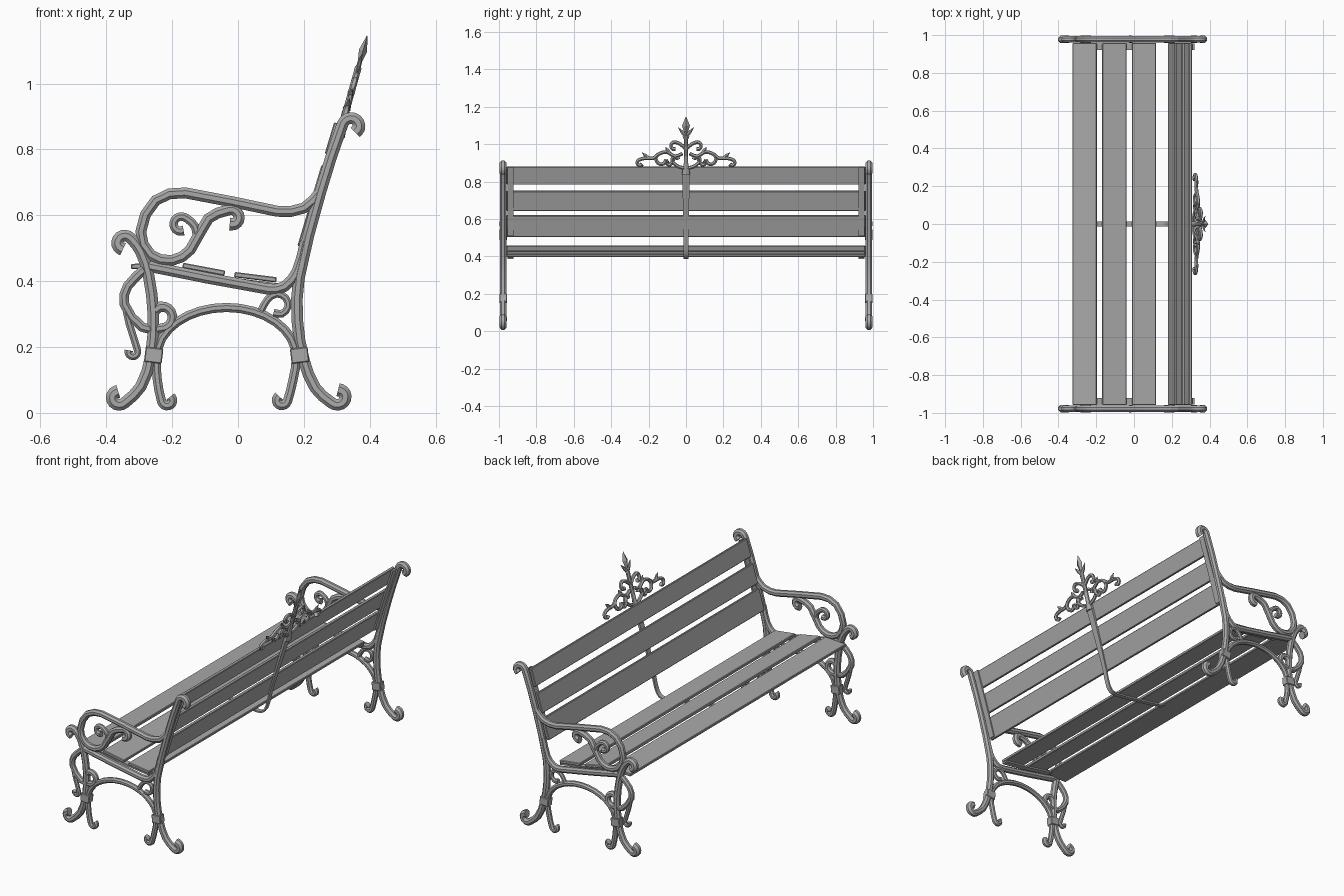
import bpy, bmesh, math
from mathutils import Vector, Matrix
from mathutils.geometry import interpolate_bezier

cube = bpy.data.objects.get("Cube")
if cube:
    bpy.data.objects.remove(cube, do_unlink=True)

grey = bpy.data.materials.new("cast grey")
grey.use_nodes = True
tone = (.4, .4, .4, 1)
grey.diffuse_color = tone
grey.node_tree.nodes["Principled BSDF"].inputs["Base Color"].default_value = tone

SIDE = .978      # end frame distance from the middle
SIDES = {"left": 1, "right": -1}
SIDEWAYS = Vector((0, 1, 0))
LEAN = .28       # backward lean of the crest
FACING = Vector((1, 0, -LEAN)).normalized()


def finish(name, bm, smooth=True):
    bmesh.ops.recalc_face_normals(bm, faces=bm.faces)
    mesh = bpy.data.meshes.new(name)
    bm.to_mesh(mesh)
    bm.free()
    mesh.materials.append(grey)
    obj = bpy.data.objects.new(name, mesh)
    bpy.context.collection.objects.link(obj)
    if smooth:
        bpy.ops.object.select_all(action='DESELECT')
        obj.select_set(True)
        bpy.context.view_layer.objects.active = obj
        bpy.ops.object.shade_smooth_by_angle(angle=math.radians(40))
    return obj


def curl(points, size, turn=220, steps=5):
    """Continue a flat path with a tightening scroll; negative size turns clockwise."""
    points = [Vector(p) for p in points]
    ahead = (points[-1] - points[-2]).normalized()
    centre = points[-1] + Vector((-ahead.y, ahead.x)) * size
    arm = points[-1] - centre
    for i in range(1, steps + 1):
        t = i / steps
        angle = math.copysign(math.radians(turn), size) * t
        points.append(centre + Matrix.Rotation(angle, 2) @ arm * (1 - t / 4))
    return points


def spline(points, steps=3):
    """Rounded path through the points, with handles scaled to each span."""
    p = [points[0]] + points + [points[-1]]
    path = [points[0]]
    for a, b, c, d in zip(p, p[1:], p[2:], p[3:]):
        reach = (c - b).length / 3
        path += interpolate_bezier(b, b + (c - a).normalized() * reach,
                                   c - (d - b).normalized() * reach, c, steps)[1:]
    return path


def loft(bm, rings):
    """Skin rings of points and close both ends."""
    rings = [[bm.verts.new(co) for co in ring] for ring in rings]
    for r, q in zip(rings, rings[1:]):
        for s in range(len(r)):
            bm.faces.new((r[s - 1], r[s], q[s], q[s - 1]))
    bm.faces.new(rings[0])
    bm.faces.new(rings[-1])


def tube(name, points, across, radius, width=None, start=1, end=1, sides=8):
    """Tube along a planar path; start and end scale its tips."""
    path = spline(points)
    last = len(path) - 1
    rings = []
    for i, p in enumerate(path):
        normal = (path[min(i + 1, last)] - path[max(i - 1, 0)]).cross(across).normalized()
        t = i / last
        k = 1 + (start - 1) * max(0, 1 - t * 4) + (end - 1) * max(0, t * 4 - 3)
        angles = [math.tau * (s + .5) / sides for s in range(sides)]
        rings.append([p + k * (normal * math.cos(a) * radius
                               + across * math.sin(a) * (width or radius)) for a in angles])
    bm = bmesh.new()
    loft(bm, rings)
    finish(name, bm)


def box(name, centre, size, tilt):
    bm = bmesh.new()
    bmesh.ops.create_cube(bm, size=1)
    bmesh.ops.scale(bm, vec=size, verts=bm.verts)
    bmesh.ops.bevel(bm, geom=bm.edges[:], offset=.003, segments=1, affect='EDGES')
    obj = finish(name, bm, False)
    obj.location = centre
    obj.rotation_euler.y = tilt


def upright(path, y):
    return [Vector((x, y, z)) for x, z in path]


# Cast end frames, one flat path per bar
def frame_part(name, radius, path, start=1, end=1.15):
    for label, side in SIDES.items():
        tube(f"{name}_{label}", upright(path, side * SIDE), SIDEWAYS, radius,
             start=start, end=end)


foot = curl([(.2, .16), (.235, .075), (.285, .03)], .027)
frame_part("rear_post", .019, foot[::-1] + curl(
    [(.18, .28), (.185, .41), (.25, .67), (.318, .878)], -.028), start=1.15)

foot = curl([(-.265, .17), (-.295, .08), (-.345, .03)], -.024)
frame_part("front_leg", .019, foot[::-1] + curl(
    [(-.257, .3), (-.272, .42), (-.295, .49), (-.325, .53)], .025), start=1.15)

frame_part("armrest", .018, curl(
    [(.25, .67), (.2, .622), (.12, .612), (-.16, .668), (-.25, .645), (-.295, .55),
     (-.265, .48), (-.2, .463), (-.145, .495), (-.09, .59), (-.03, .616)], -.026))
frame_part("arm_scroll", .014, curl([(-.125, .53), (-.13, .565), (-.155, .59)], .026, 250))
frame_part("seat_rail", .018,
           [(-.28, .447), (.09, .376), (.14, .383), (.18, .43), (.205, .52)], end=1)

# Elliptical arch between the legs, with a small curled foot at each end
arch = [(-.035 - .212 * math.cos(math.pi * i / 8), .17 + .15 * math.sin(math.pi * i / 8))
        for i in range(9)]
front_foot = curl([(-.245, .1), (-.232, .035)], .018)
rear_foot = curl([(.167, .1), (.15, .035)], -.018)
frame_part("lower_arch", .015, front_foot[::-1] + arch + rear_foot, start=1.15)

frame_part("front_scroll", .016, curl(
    [(-.28, .44), (-.335, .385), (-.345, .33), (-.29, .26), (-.235, .256)], .037, 240))
frame_part("drop_scroll", .012, curl([(-.343, .33), (-.33, .27), (-.305, .19)], -.016))
frame_part("rear_scroll", .012, curl([(.07, .31), (.09, .345)], -.036, 270))

# Bands that tie the legs to the arch
for label, side in SIDES.items():
    for name, x, tilt in (("front_band", -.256, .12), ("rear_band", .187, -.12)):
        box(f"{name}_{label}", (x, side * SIDE, .175), (.054, .04, .046), tilt)


# Slats, evenly spaced along the seat and the back
def slat(name, low, run, rise):
    box(name, (low[0] + run / 2, 0, low[1] + rise / 2),
        (math.hypot(run, rise), SIDE * 1.96, .016), -math.atan2(rise, run))


for i, (z, rise) in enumerate(((.444, .008), (.448, -.024), (.42, -.016))):
    slat(f"seat_slat_{i + 1}", (-.325 + .157 * i, z), .128, rise)
for i in range(3):
    height = .115 - .01 * i
    slat(f"back_slat_{i + 1}", (.188 + .0415 * i, .505 + .14 * i), height * .3, height)

# Flat straps carrying the slats: one in the middle, one by each frame
seat_line = [(.115, .39), (-.01, .406), (-.2, .438)]
back_line = [(.315, .876), (.238, .635), (.202, .51)]
bend = [(.185, .44), (.16, .396)]


def strap(name, y, path, half_width, start=1):
    tube(name, upright(path, y), SIDEWAYS, .006, half_width, start=start, sides=4)


strap("middle_strap", 0, back_line + bend + seat_line, .018, 1.6)
for label, side in SIDES.items():
    strap(f"seat_strap_{label}", side * .938, seat_line, .024)
    strap(f"back_strap_{label}", side * .938, back_line, .024)


# Crest, drawn in its own leaning plane
def crest(path, side=1):
    return [Vector((.318 + (v - .88) * LEAN, u * side, v)) for u, v in path]


scrolls = {
    "upper_scroll": curl([(0, .975), (.03, 1), (.052, 1.01)], -.022),
    "middle_scroll": curl([(.02, .95), (.06, .935), (.1, .958), (.135, .953)], -.033, 250),
    "outer_scroll": curl([(.15, .945), (.175, .925), (.22, .925), (.25, .917)], -.017),
    "base_scroll": curl([(0, .87), (.04, .88), (.068, .9)], .02),
    "link_scroll": curl([(.06, .93), (.08, .895)], .013),
}
leaves = {
    "spike_leaf": [(0, 1.04), (.042, 1.09)],
    "outer_leaf": [(.2, .925), (.235, .955)],
    "shoulder_leaf": [(.09, .955), (.11, .985)],
}
for label, side in SIDES.items():
    for name, path in scrolls.items():
        tube(f"crest_{name}_{label}", crest(path, side), FACING, .01, end=1.2, sides=6)
    for name, path in leaves.items():
        tube(f"crest_{name}_{label}", crest(path, side), FACING, .01, .007, end=.1, sides=6)
tube("crest_stem", crest([(0, .84), (0, .95), (0, 1.05)]), FACING, .013, .011, start=1.8)

# Spear tip: diamond rings of changing width
spear = [(1.02, .008), (1.04, .018), (1.06, .009), (1.1, .021), (1.145, .002)]
bm = bmesh.new()
loft(bm, [[crest([(0, v)])[0] + o * half for o in
           (SIDEWAYS, FACING * .6, -SIDEWAYS, -FACING * .6)] for v, half in spear])
finish("crest_spear", bm, False)
